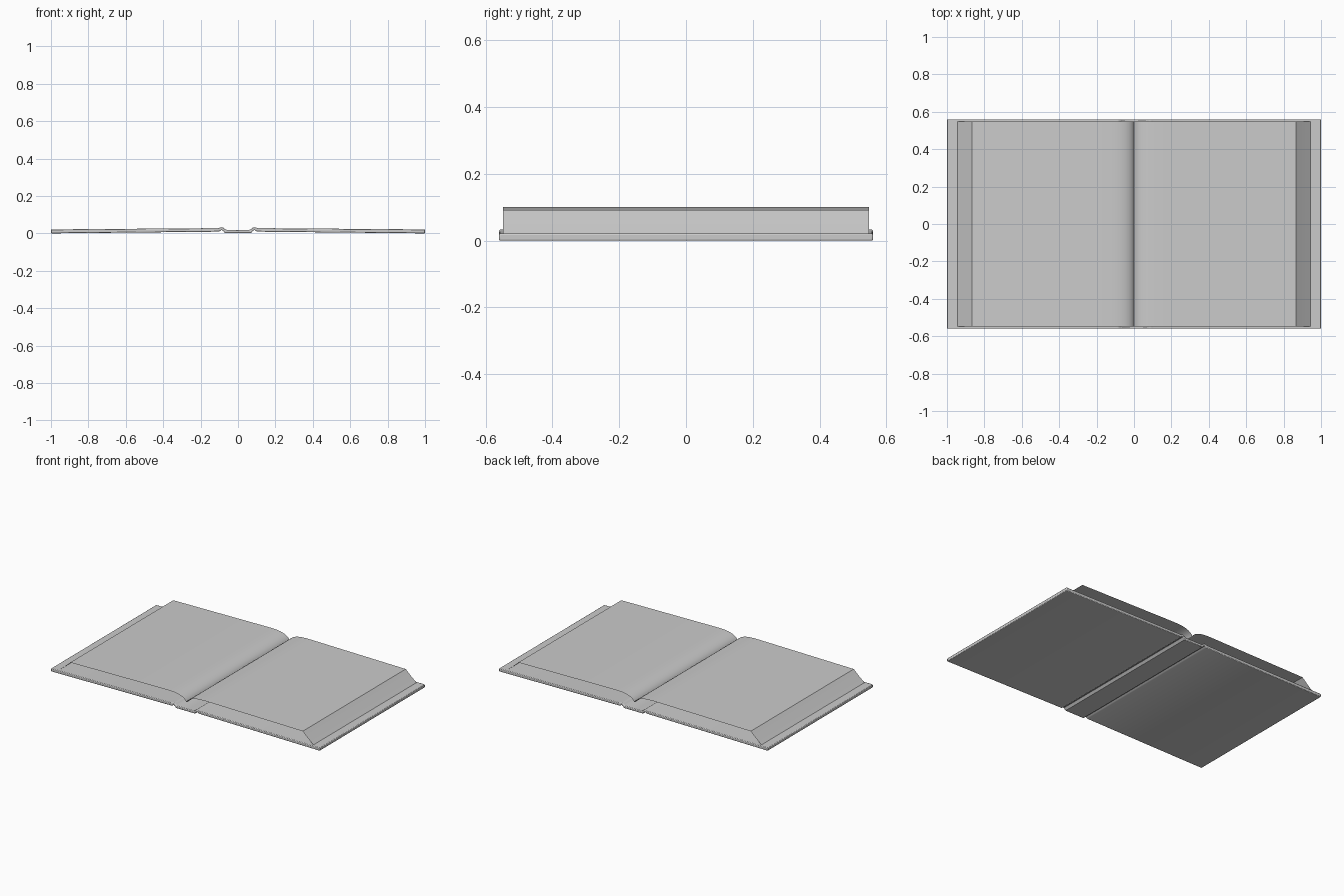
import bpy, bmesh, math

if "Cube" in bpy.data.objects:
    bpy.data.objects.remove(bpy.data.objects["Cube"])


def mirrored(half):
    """Extend a right-hand profile (starting at x = 0) to the left side."""
    return [(-x, z) for x, z in reversed(half[1:])] + half


def make_strip(name, points, half_depth, closed):
    """Sweep an x-z profile along y; closed profiles also get end caps."""
    bm = bmesh.new()
    front = [bm.verts.new((x, -half_depth, z)) for x, z in points]
    back = [bm.verts.new((x, half_depth, z)) for x, z in points]
    n = len(points)
    for i in range(n if closed else n - 1):
        j = (i + 1) % n
        bm.faces.new((front[i], front[j], back[j], back[i]))
    if closed:
        bm.faces.new(front)
        bm.faces.new(back[::-1])
        bmesh.ops.recalc_face_normals(bm, faces=bm.faces[:])
    mesh = bpy.data.meshes.new(name)
    bm.to_mesh(mesh)
    bm.free()
    obj = bpy.data.objects.new(name, mesh)
    bpy.context.collection.objects.link(obj)
    return obj


def smooth(obj, angle):
    bpy.ops.object.select_all(action='DESELECT')
    obj.select_set(True)
    bpy.context.view_layer.objects.active = obj
    bpy.ops.object.shade_smooth_by_angle(angle=math.radians(angle))


# Cover: flat spine, raised hinges and two slightly tilted boards
top = [(0, 0.019), (0.062, 0.019), (0.072, 0.025), (0.080, 0.031),
       (0.088, 0.033), (0.096, 0.031), (0.106, 0.028), (1.0, 0.021)]
bottom = [(0, 0.002), (0.070, 0.002), (0.076, 0.009), (0.083, 0.016),
          (0.089, 0.017), (0.095, 0.013), (0.102, 0.009), (1.0, 0.0)]
cover = make_strip("cover", mirrored(top) + mirrored(bottom)[::-1], 0.56, True)
bevel = cover.modifiers.new("rounded_edges", 'BEVEL')
bevel.width = 0.004
bevel.segments = 2
bevel.limit_method = 'ANGLE'
bevel.angle_limit = math.radians(60)
smooth(cover, 35)

# Pages: one open sheet with a curved gutter, flat leaves and sloped fore-edges
pages_half = [(0, 0.055), (0.006, 0.065), (0.016, 0.075), (0.03, 0.084),
              (0.048, 0.091), (0.07, 0.0965), (0.095, 0.0995), (0.125, 0.101),
              (0.17, 0.101), (0.4, 0.098), (0.865, 0.092),
              (0.905, 0.055), (0.945, 0.021)]
pages = make_strip("pages", mirrored(pages_half), 0.548, False)
smooth(pages, 35)
